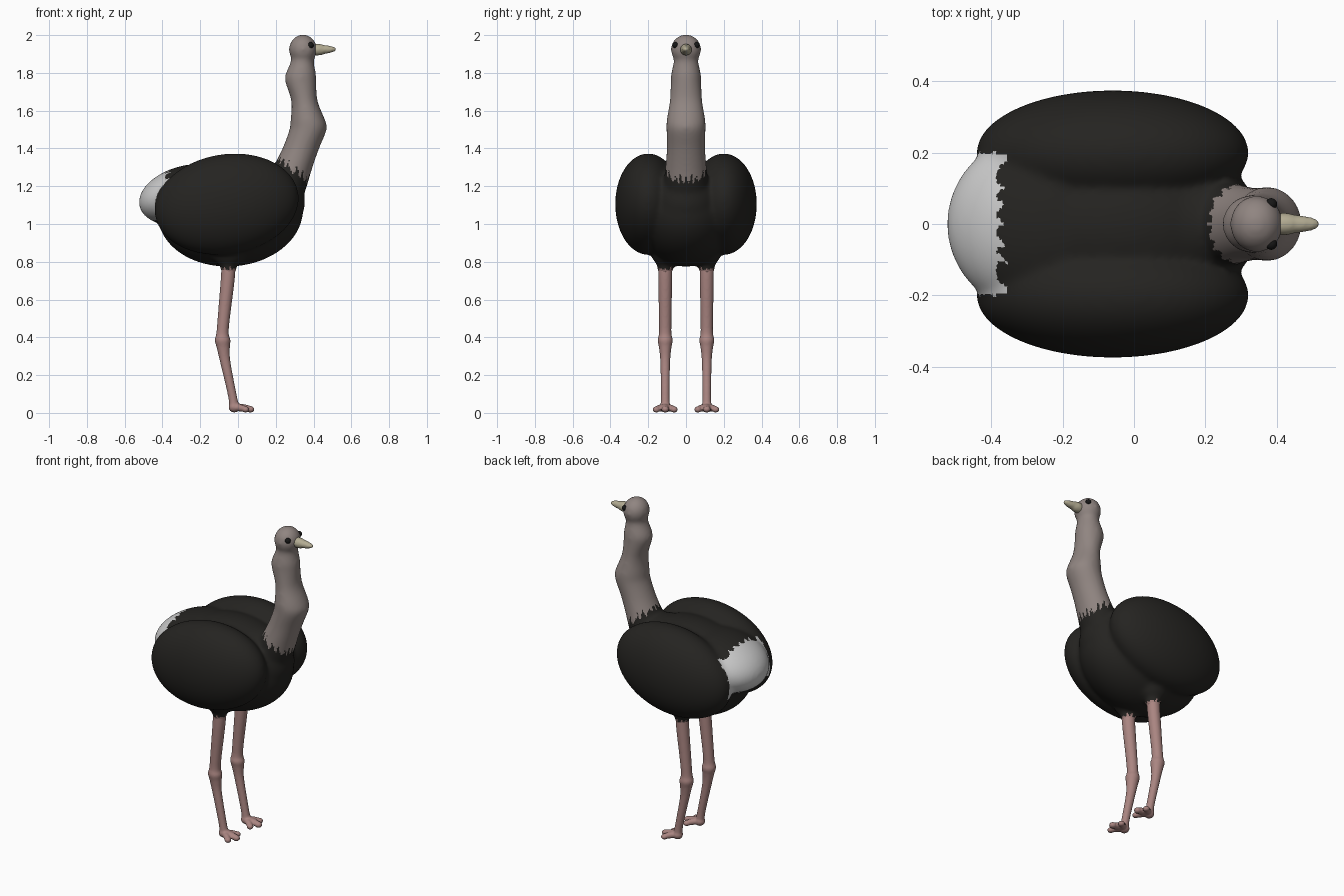
import bpy, bmesh, math
from mathutils import Matrix, Vector

if "Cube" in bpy.data.objects:
    bpy.data.objects.remove(bpy.data.objects["Cube"])


def material(name, rgb):
    m = bpy.data.materials.new(name)
    m.diffuse_color = (*rgb, 1)
    m.use_nodes = True
    m.node_tree.nodes["Principled BSDF"].inputs["Base Color"].default_value = m.diffuse_color
    return m


BLACK = material("black_feather", (0.018, 0.017, 0.015))
WHITE = material("white_feather", (0.62, 0.62, 0.60))
SKIN = material("neck_skin", (0.28, 0.235, 0.22))
LEG = material("leg_skin", (0.40, 0.235, 0.22))
BEAK = material("beak_horn", (0.45, 0.41, 0.29))
EYE = material("eye_black", (0.008, 0.008, 0.008))


def ellipsoid(bm, centre, radii, pitch=0, yaw=0):
    # pitch > 0 raises the +x end
    mat = (Matrix.Translation(centre) @ Matrix.Rotation(math.radians(yaw), 4, 'Z')
           @ Matrix.Rotation(math.radians(-pitch), 4, 'Y') @ Matrix.Diagonal((*radii, 1)))
    bmesh.ops.create_uvsphere(bm, u_segments=48, v_segments=32, radius=1, matrix=mat)


def spline(rows, steps=5):
    # Catmull-Rom through rows of equal length
    out, n = [], len(rows)
    for i in range(n - 1):
        p0, p1, p2, p3 = (rows[max(0, min(n - 1, i + k))] for k in (-1, 0, 1, 2))
        for s in range(steps):
            t = s / steps
            out.append([0.5 * (2 * b + (c - a) * t + (2 * a - 5 * b + 4 * c - d) * t * t
                               + (3 * b - a - 3 * c + d) * t ** 3)
                        for a, b, c, d in zip(p0, p1, p2, p3)])
    return out + [list(rows[-1])]


def tube(bm, rows, y=0, sides=32):
    # horizontal rings: x back, x front, half width, z
    rings = []
    for xa, xb, w, z in spline(rows):
        rings.append([bm.verts.new(((xa + xb) / 2 + (xb - xa) / 2 * math.cos(a), y + w * math.sin(a), z))
                      for a in (2 * math.pi * k / sides for k in range(sides))])
    for r, q in zip(rings, rings[1:]):
        for k in range(sides):
            j = (k + 1) % sides
            bm.faces.new((r[k], r[j], q[j], q[k]))
    bm.faces.new(rings[0][::-1])
    bm.faces.new(rings[-1])


def finish(name, bm, mats, voxel=None, smooth=0):
    bmesh.ops.recalc_face_normals(bm, faces=bm.faces)
    me = bpy.data.meshes.new(name)
    bm.to_mesh(me)
    bm.free()
    ob = bpy.data.objects.new(name, me)
    bpy.context.collection.objects.link(ob)
    if voxel:
        r = ob.modifiers.new("fuse", 'REMESH')
        r.mode, r.voxel_size = 'VOXEL', voxel
        s = ob.modifiers.new("soften", 'SMOOTH')
        s.factor, s.iterations = 0.5, smooth
        dg = bpy.context.evaluated_depsgraph_get()
        ob.data = bpy.data.meshes.new_from_object(ob.evaluated_get(dg))
        ob.modifiers.clear()
        ob.data.name = name
    ob.data.materials.clear()
    for m in mats:
        ob.data.materials.append(m)
    for p in ob.data.polygons:
        p.use_smooth = True
    return ob


def ragged(a, n):
    # uneven feather teeth around an edge, 0..1
    t = a / (2 * math.pi) * n
    return abs((t % 1) * 2 - 1) * (0.65 + 0.35 * math.sin(2.7 * math.floor(t)))


# body with wings, tail, thighs, neck and head fused
bm = bmesh.new()
ellipsoid(bm, (-0.04, 0, 1.06), (0.385, 0.27, 0.285), 4)
ellipsoid(bm, (0.14, 0, 1.12), (0.215, 0.19, 0.2))
ellipsoid(bm, (-0.27, 0, 1.155), (0.26, 0.25, 0.155), 14)
for s in (-1, 1):
    ellipsoid(bm, (-0.06, 0.2 * s, 1.105), (0.385, 0.175, 0.265), 9)
    ellipsoid(bm, (-0.05, 0.11 * s, 0.87), (0.1, 0.08, 0.1))
    tube(bm, [(-0.1, 0.0, 0.05, 0.88), (-0.095, -0.005, 0.045, 0.8), (-0.09, -0.01, 0.04, 0.74)], 0.11 * s)
tube(bm, [(0.08, 0.33, 0.13, 1.1), (0.13, 0.365, 0.12, 1.2), (0.185, 0.395, 0.11, 1.3),
          (0.235, 0.43, 0.102, 1.4), (0.272, 0.47, 0.104, 1.5), (0.278, 0.462, 0.103, 1.55),
          (0.282, 0.422, 0.087, 1.65), (0.25, 0.415, 0.081, 1.75), (0.25, 0.414, 0.08, 1.79),
          (0.275, 0.403, 0.067, 1.85), (0.29, 0.4, 0.06, 1.9)])
ellipsoid(bm, (0.344, 0, 1.924), (0.075, 0.081, 0.08))
body = finish("body_and_neck", bm, [BLACK, WHITE, SKIN, LEG], 0.01, 22)
for p in body.data.polygons:
    x, y, z = p.center
    collar = z - 1.29 + 0.75 * (x - 0.3)
    tail_edge = -0.39 + 0.04 * ragged(math.atan2(y, z - 1.13), 19)
    if x > 0.15 and collar > 0.075 * ragged(math.atan2(y, x - 0.3), 17) - 0.03:
        p.material_index = 2
    elif x < tail_edge and abs(y) < 0.2 and z > 1.02:
        p.material_index = 1
    elif z < 0.755 + 0.02 * ragged(math.atan2(abs(y) - 0.11, x + 0.05), 9):
        p.material_index = 3

# legs with three-toed feet
for s, side in ((-1, "right"), (1, "left")):
    y = 0.11 * s
    bm = bmesh.new()
    tube(bm, [(-0.087, -0.012, 0.037, 0.79), (-0.092, -0.018, 0.037, 0.7), (-0.108, -0.043, 0.033, 0.5),
              (-0.115, -0.049, 0.033, 0.42), (-0.123, -0.04, 0.04, 0.385), (-0.113, -0.043, 0.033, 0.345),
              (-0.095, -0.04, 0.026, 0.27), (-0.055, -0.008, 0.023, 0.1), (-0.046, 0.004, 0.025, 0.04),
              (-0.04, 0.0, 0.025, 0.012)], y)
    ellipsoid(bm, (-0.02, y, 0.03), (0.03, 0.03, 0.028))
    ellipsoid(bm, (0.025, y, 0.027), (0.055, 0.022, 0.02), -8)
    ellipsoid(bm, (0.065, y, 0.019), (0.022, 0.021, 0.018))
    for t in (-1, 1):
        ellipsoid(bm, (0.012, y + 0.024 * t, 0.026), (0.05, 0.019, 0.019), -8, 38 * t)
        ellipsoid(bm, (0.04, y + 0.047 * t, 0.018), (0.02, 0.02, 0.017))
    finish(side + "_leg", bm, [LEG], 0.006, 5)

# beak
bm = bmesh.new()
ellipsoid(bm, (0.42, 0, 1.923), (0.055, 0.031, 0.031))
ellipsoid(bm, (0.45, 0, 1.924), (0.065, 0.025, 0.023))
ellipsoid(bm, (0.485, 0, 1.925), (0.036, 0.02, 0.016))
finish("beak", bm, [BEAK], 0.006, 8)

# eyes
for s, side in ((-1, "right"), (1, "left")):
    bm = bmesh.new()
    bmesh.ops.create_uvsphere(bm, u_segments=20, v_segments=12, radius=0.0165,
                              matrix=Matrix.Translation((0.385, 0.056 * s, 1.947)))
    finish(side + "_eye", bm, [EYE])
